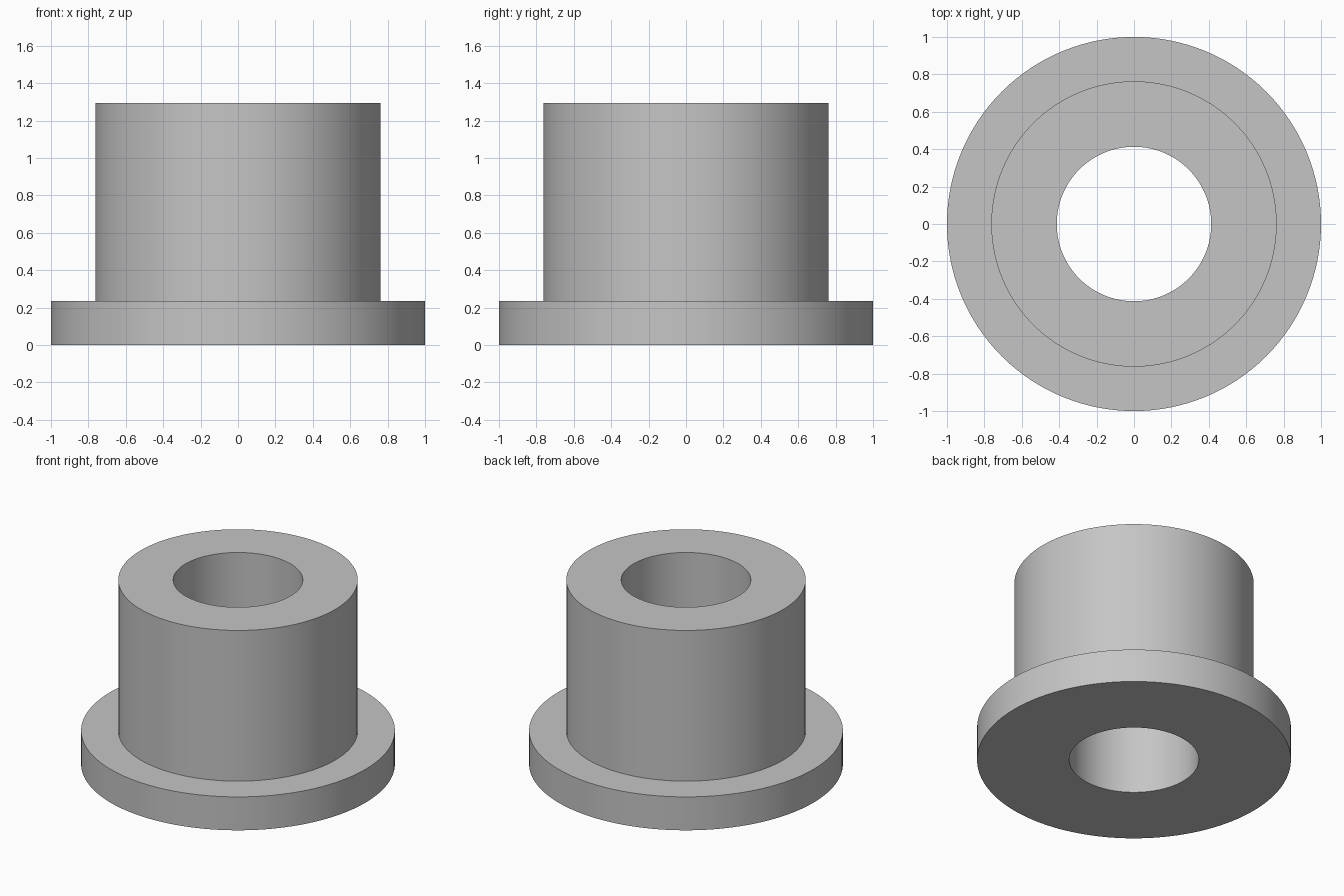
import bpy
import bmesh
import math

SEGMENTS = 128
FLANGE_R, SLEEVE_R, BORE_R = 1.0, 0.763, 0.413
FLANGE_H, TOTAL_H = 0.235, 1.295

cube = bpy.data.objects.get("Cube")
if cube:
    bpy.data.objects.remove(cube, do_unlink=True)


def make_material(name, colour):
    mat = bpy.data.materials.new(name)
    mat.use_nodes = True
    mat.diffuse_color = colour
    bsdf = next(n for n in mat.node_tree.nodes if n.type == "BSDF_PRINCIPLED")
    bsdf.inputs["Base Color"].default_value = colour
    return mat


def lathe(name, profile, mat):
    """Revolve a closed (radius, height) profile around the z axis."""
    bm = bmesh.new()
    verts = [bm.verts.new((r, 0, z)) for r, z in profile]
    edges = [bm.edges.new((v, verts[(i + 1) % len(verts)])) for i, v in enumerate(verts)]
    bmesh.ops.spin(bm, geom=verts + edges, cent=(0, 0, 0), axis=(0, 0, 1),
                   angle=math.tau, steps=SEGMENTS, use_merge=False)
    bmesh.ops.remove_doubles(bm, verts=bm.verts, dist=0.0001)
    bmesh.ops.recalc_face_normals(bm, faces=bm.faces)
    mesh = bpy.data.meshes.new(name)
    bm.to_mesh(mesh)
    bm.free()
    mesh.materials.append(mat)
    obj = bpy.data.objects.new(name, mesh)
    bpy.context.collection.objects.link(obj)
    bpy.ops.object.select_all(action="DESELECT")
    obj.select_set(True)
    bpy.context.view_layer.objects.active = obj
    bpy.ops.object.shade_smooth_by_angle(angle=math.radians(30))
    return obj


# Flanged bushing: wide flange, narrower sleeve, straight through bore
grey = make_material("plain_grey", (0.56, 0.56, 0.56, 1))
lathe("flanged_bushing", [
    (BORE_R, 0), (FLANGE_R, 0), (FLANGE_R, FLANGE_H),
    (SLEEVE_R, FLANGE_H), (SLEEVE_R, TOTAL_H), (BORE_R, TOTAL_H),
], grey)
